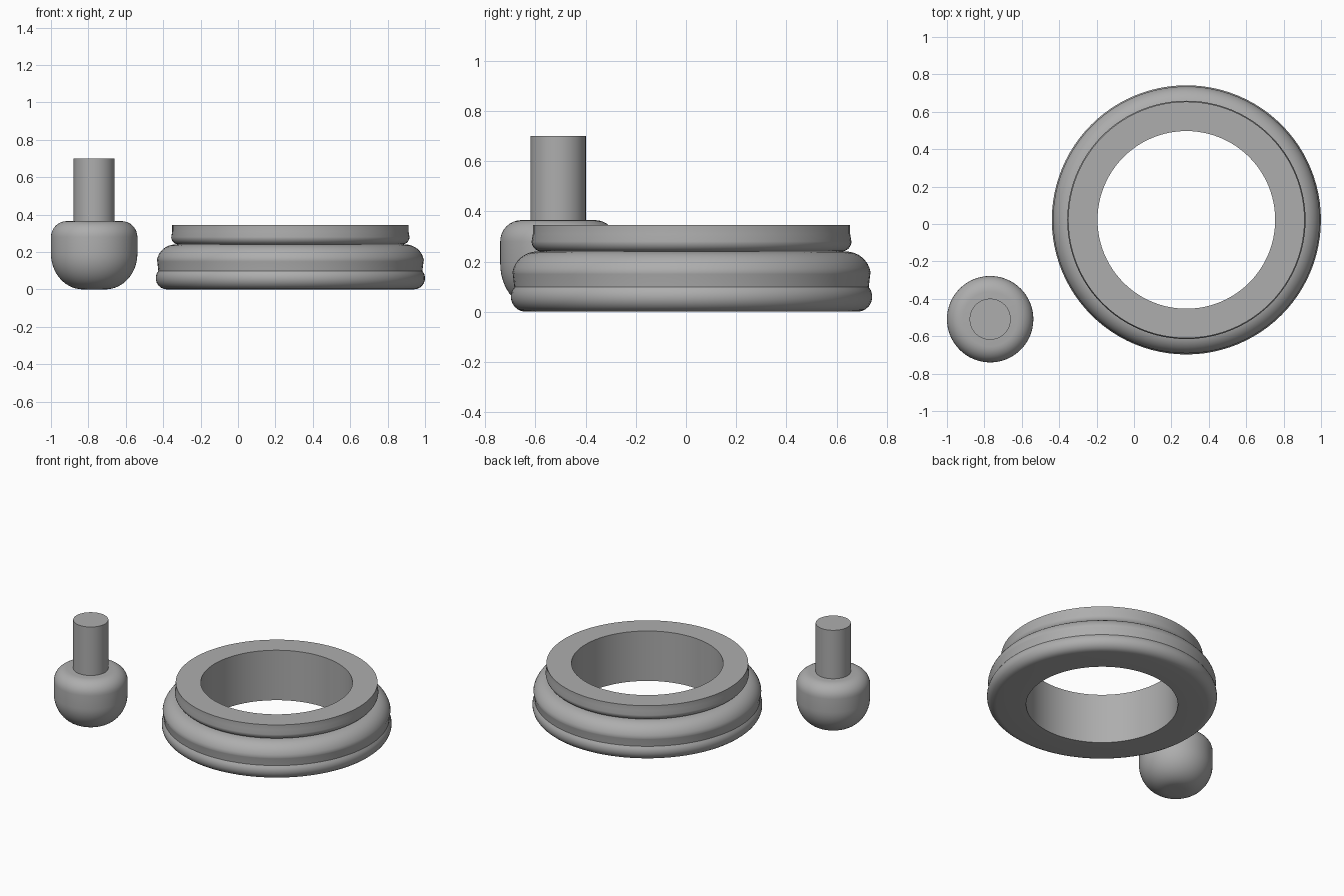
import bpy, bmesh, math

if "Cube" in bpy.data.objects:
    bpy.data.objects.remove(bpy.data.objects["Cube"])

grey = bpy.data.materials.new("mid grey")
grey.diffuse_color = (0.42, 0.42, 0.42, 1)
grey.use_nodes = True
grey.node_tree.nodes["Principled BSDF"].inputs["Base Color"].default_value = grey.diffuse_color


def arc(cr, cz, rr, rz, a0, a1, n=8):
    """Elliptical arc in the radius/height plane, angles in degrees."""
    angles = [math.radians(a0 + (a1 - a0) * i / n) for i in range(n + 1)]
    return [(cr + rr * math.cos(a), cz + rz * math.sin(a)) for a in angles]


def lathe(name, profile, x, y, closed, segments=96):
    """Revolve a profile around a vertical axis at x, y."""
    bm = bmesh.new()
    verts = [bm.verts.new((r, 0, z)) for r, z in profile]
    pairs = list(zip(verts, verts[1:]))
    if closed:
        pairs.append((verts[-1], verts[0]))
    edges = [bm.edges.new(p) for p in pairs]
    bmesh.ops.spin(bm, geom=verts + edges, cent=(0, 0, 0), axis=(0, 0, 1),
                   angle=math.tau, steps=segments)
    bmesh.ops.remove_doubles(bm, verts=bm.verts, dist=1e-5)
    bmesh.ops.recalc_face_normals(bm, faces=bm.faces)
    mesh = bpy.data.meshes.new(name)
    bm.to_mesh(mesh)
    bm.free()
    mesh.materials.append(grey)
    obj = bpy.data.objects.new(name, mesh)
    bpy.context.collection.objects.link(obj)
    obj.location = (x, y, 0)
    bpy.ops.object.select_all(action='DESELECT')
    obj.select_set(True)
    bpy.context.view_layer.objects.active = obj
    bpy.ops.object.shade_smooth_by_angle(angle=math.radians(30))


# Stepped ring: rounded foot, domed middle, rounded rim, straight bore
ring = [(0.475, 0.0)]
ring += arc(0.66, 0.06, 0.06, 0.06, -90, 40)       # foot
ring += [(0.712, 0.15)]
ring += arc(0.615, 0.14, 0.10, 0.10, 10, 90)       # domed middle
ring += arc(0.597, 0.28, 0.04, 0.04, -80, 0)       # rim underside
ring += [(0.632, 0.31), (0.632, 0.345), (0.475, 0.345)]
lathe("stepped_ring", ring, 0.28, 0.022, True)

# Knob body with a round bottom and softened shoulder
body = [(0, 0)]
body += arc(0.06, 0.19, 0.171, 0.19, -90, 0, 14)
body += arc(0.146, 0.28, 0.085, 0.085, 0, 90)
body += [(0, 0.365)]
lathe("knob_body", body, -0.769, -0.509, False, 64)

# Knob stem
stem = [(0, 0.35), (0.11, 0.35), (0.11, 0.70), (0, 0.70)]
lathe("knob_stem", stem, -0.769, -0.509, False, 64)
